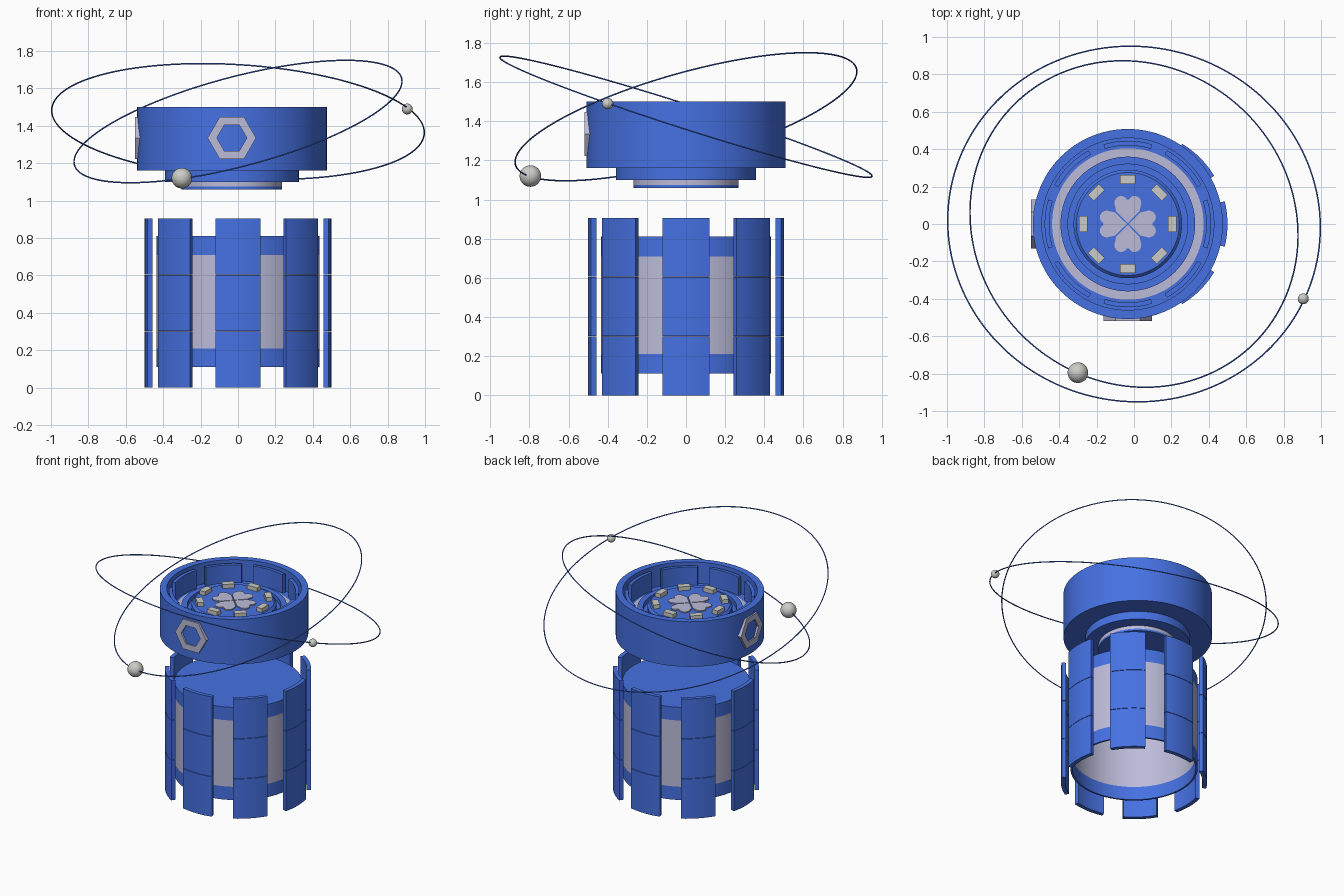
import bpy, bmesh, math
from mathutils import Vector, Matrix

if "Cube" in bpy.data.objects:
    bpy.data.objects.remove(bpy.data.objects["Cube"])

HX = -0.033  # sideways offset of the head


def material(name, rgb):
    m = bpy.data.materials.new(name)
    m.diffuse_color = (*rgb, 1)
    m.use_nodes = True
    m.node_tree.nodes["Principled BSDF"].inputs["Base Color"].default_value = m.diffuse_color
    return m


BLUE = material("blue", (0.06, 0.165, 0.76))
GREY = material("lavender_grey", (0.50, 0.50, 0.70))
PALE = material("pale_grey", (0.60, 0.60, 0.57))


def finish(name, bm, mats, loc=(0, 0, 0), smooth=True):
    bmesh.ops.recalc_face_normals(bm, faces=bm.faces)
    me = bpy.data.meshes.new(name)
    bm.to_mesh(me)
    bm.free()
    for m in mats:
        me.materials.append(m)
    ob = bpy.data.objects.new(name, me)
    ob.location = loc
    bpy.context.collection.objects.link(ob)
    if smooth:
        bpy.ops.object.select_all(action='DESELECT')
        ob.select_set(True)
        bpy.context.view_layer.objects.active = ob
        bpy.ops.object.shade_smooth_by_angle(angle=math.radians(35))
    return ob


def lathe(name, profile, loc=(0, 0, 0), closed=False, grey=(), n=96):
    """Spin (radius, height) points; segments listed in grey get that colour."""
    bm = bmesh.new()
    rows = []
    for r, z in profile:
        if r == 0:
            rows.append([bm.verts.new((0, 0, z))] * n)
        else:
            rows.append([bm.verts.new((r * math.cos(2 * math.pi * i / n),
                                       r * math.sin(2 * math.pi * i / n), z)) for i in range(n)])
    for s in range(len(rows) if closed else len(rows) - 1):
        a, b = rows[s], rows[(s + 1) % len(rows)]
        for i in range(n):
            j = (i + 1) % n
            f = bm.faces.new(list(dict.fromkeys((a[i], a[j], b[j], b[i]))))
            f.material_index = 1 if s in grey else 0
    return finish(name, bm, [BLUE, GREY], loc)


def arc_panels(name, r0, r1, z0, z1, half, count=8, loc=(0, 0, 0), phase=0.0):
    """Ring of separate curved plates."""
    bm = bmesh.new()
    steps = 8
    for k in range(count):
        mid = 2 * math.pi * k / count + phase
        rings = []
        for i in range(steps + 1):
            t = mid - half + 2 * half * i / steps
            c, s = math.cos(t), math.sin(t)
            rings.append([bm.verts.new((r * c, r * s, z))
                          for r, z in ((r0, z0), (r1, z0), (r1, z1), (r0, z1))])
        for a, b in zip(rings, rings[1:]):
            for i in range(4):
                j = (i + 1) % 4
                bm.faces.new((a[i], a[j], b[j], b[i]))
        bm.faces.new(rings[0])
        bm.faces.new(rings[-1])
    return finish(name, bm, [BLUE], loc)


# Lower drum: open underneath, grey middle between blue bands
lathe("drum", [(0, 0.81), (0.435, 0.81), (0.435, 0.71), (0.435, 0.21), (0.435, 0.11),
               (0.422, 0.11), (0.422, 0.21), (0.422, 0.71), (0.422, 0.79), (0, 0.79)],
      grey=(2, 6))

# Three tiers of floating armour panels
for label, z0, z1 in (("low", 0, 0.301), ("middle", 0.304, 0.603), ("high", 0.606, 0.905)):
    arc_panels("armour_panels_" + label, 0.47, 0.50, z0, z1, math.radians(14))

# Head: hollow drum on a stepped foot
H = (HX, 0, 0)
lathe("head_shell", [(0, 1.16), (0.508, 1.16), (0.508, 1.50), (0.46, 1.50), (0.46, 1.34),
                     (0.405, 1.34), (0.36, 1.34), (0, 1.34)], H, grey=(5,))
lathe("head_collar", [(0, 1.10), (0.358, 1.10), (0.358, 1.16), (0, 1.16)], H)
lathe("head_foot", [(0, 1.06), (0.268, 1.06), (0.268, 1.075), (0.268, 1.10), (0, 1.10)],
      H, grey=(2,))
lathe("inner_ring", [(0.32, 1.34), (0.36, 1.34), (0.36, 1.375), (0.32, 1.375)], H, closed=True)
lathe("centre_disc", [(0, 1.34), (0.29, 1.34), (0.29, 1.385), (0.275, 1.40), (0, 1.40)], H)
arc_panels("inner_wall_panels", 0.42, 0.445, 1.34, 1.48, math.radians(17), loc=H)

# Small blocks around the centre disc
bm = bmesh.new()
for k in range(8):
    m = (Matrix.Rotation(k * math.pi / 4, 4, 'Z') @ Matrix.Translation((0.238, 0, 1.412))
         @ Matrix.Diagonal((0.046, 0.084, 0.036, 1)))
    bmesh.ops.create_cube(bm, size=1, matrix=m)
finish("disc_blocks", bm, [PALE], H, smooth=False)


def extrude_outline(bm, pts, z, depth, turn):
    face = bm.faces.new([bm.verts.new(turn @ Vector((x, y, z))) for x, y in pts])
    out = bmesh.ops.extrude_face_region(bm, geom=[face])
    step = turn.to_3x3() @ Vector((0, 0, depth))
    bmesh.ops.translate(bm, vec=step, verts=[v for v in out["geom"] if isinstance(v, bmesh.types.BMVert)])


# Clover made of four heart-shaped leaves
lobe = [(0.036 + 0.036 * math.cos(t), 0.112 + 0.038 * math.sin(t))
        for t in [math.radians(-25 + 22 * i) for i in range(9)]]
heart = [(0, 0.004), (0.062, 0.068)] + lobe + [(0, 0.132)]
heart += [(-x, y) for x, y in reversed(heart[1:-1])]
bm = bmesh.new()
for k in range(4):
    extrude_outline(bm, heart, 1.398, 0.010, Matrix.Rotation(k * math.pi / 2, 4, 'Z'))
finish("clover", bm, [GREY], H, smooth=False)


# Hexagonal frames on the front and left of the head
def hex_frame(name, turn):
    bm = bmesh.new()
    rows = []
    for r, y in ((0.13, -0.47), (0.13, -0.518), (0.08, -0.518), (0.08, -0.47)):
        rows.append([bm.verts.new((r * math.cos(k * math.pi / 3), y,
                                   1.335 + r * math.sin(k * math.pi / 3))) for k in range(6)])
    for s in range(4):
        a, b = rows[s], rows[(s + 1) % 4]
        for i in range(6):
            j = (i + 1) % 6
            bm.faces.new((a[i], a[j], b[j], b[i]))
    bm.transform(Matrix.Rotation(turn, 4, 'Z'))
    finish(name, bm, [GREY], H, smooth=False)


hex_frame("hexagon_front", 0)
hex_frame("hexagon_left", -math.pi / 2)


# Tilted orbit rings, each carrying a small ball
def orbit(name, radius, slope_x, slope_y, ball, ball_r):
    tube = [(radius + 0.004 * math.cos(k * math.pi / 3), 0.004 * math.sin(k * math.pi / 3))
            for k in range(6)]
    ob = lathe(name + "_ring", tube, (0, 0, 1.423), closed=True, n=160)
    ob.rotation_mode = 'QUATERNION'
    ob.rotation_quaternion = Vector((-slope_x, -slope_y, 1)).to_track_quat('Z', 'Y')
    bm = bmesh.new()
    bmesh.ops.create_uvsphere(bm, u_segments=32, v_segments=16, radius=ball_r)
    finish(name + "_ball", bm, [PALE], ball)


orbit("outer_orbit", 0.998, -0.065, -0.32, (0.905, -0.40, 1.49), 0.029)
orbit("inner_orbit", 0.905, 0.265, 0.283, (-0.30, -0.795, 1.12), 0.055)
